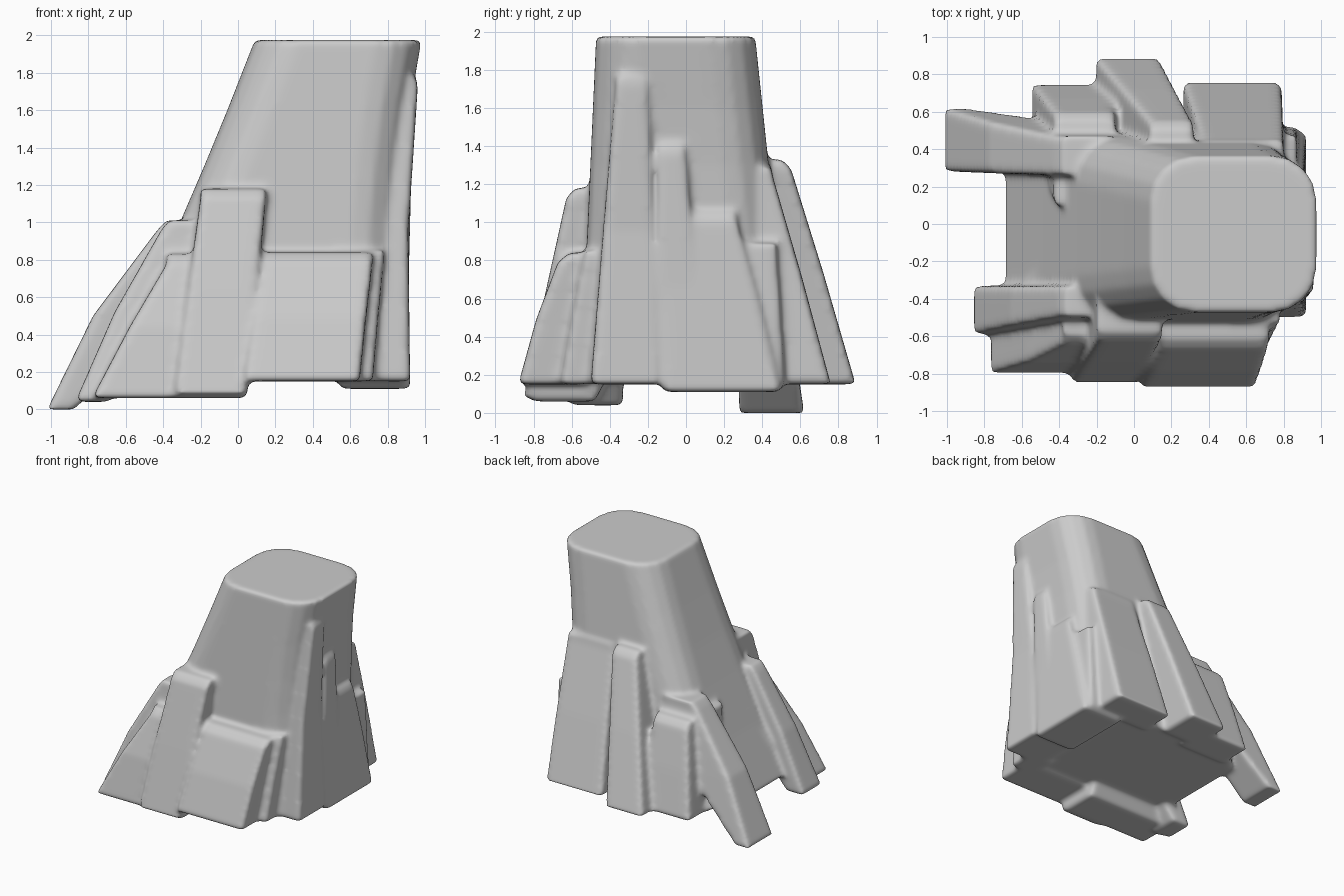
import bpy, bmesh
from math import sin, cos, pi

old = bpy.data.objects.get("Cube")
if old:
    bpy.data.objects.remove(old, do_unlink=True)

# single stone colour
grey = bpy.data.materials.new("stone_grey")
grey.use_nodes = True
colour = (0.6, 0.6, 0.6, 1)
grey.diffuse_color = colour
grey.node_tree.nodes["Principled BSDF"].inputs["Base Color"].default_value = colour

bm = bmesh.new()


def wall(side, z):
    """Position of the leaning trunk's surface on one side at height z."""
    if side == "left":
        return z / 2 - .03 * z * z - .78
    if side == "right":
        return .87 - .09 * z + .074 * z * z
    if side == "front":
        return .045 * z - .56
    return .57 - .105 * z


def ring(z, x_low, x_high, y_low, y_high, radius):
    """One horizontal section: a rectangle with rounded corners."""
    corners = ((x_high, y_high, 1, 1), (x_low, y_high, -1, 1),
               (x_low, y_low, -1, -1), (x_high, y_low, 1, -1))
    angles = [pi / 8 * i for i in range(5)]
    arc = [(1 - cos(t), 1 - sin(t)) for t in angles]
    verts = []
    for x, y, sx, sy in corners:
        for a, b in arc[::sx * sy]:
            verts.append(bm.verts.new((x - sx * radius * a, y - sy * radius * b, z)))
    return verts


def loft(sections, radius):
    """Closed block running through horizontal sections."""
    rings = [ring(*section, radius) for section in sections]
    faces = [bm.faces.new(rings[0][::-1]), bm.faces.new(rings[-1])]
    for low, high in zip(rings, rings[1:]):
        for i in range(len(low)):
            faces.append(bm.faces.new((low[i - 1], low[i], high[i], high[i - 1])))
    bmesh.ops.recalc_face_normals(bm, faces=faces)


def root(side, foot, top, reach, height, floor=.15, ledge=.12, bulge=0, heel=.6):
    """Tapering buttress: foot and top are its spans along the trunk wall."""
    sign = 1 if side in ("right", "back") else -1

    def section(z, span, outer, inner):
        depth = sorted((outer, inner))
        if side in ("left", "right"):
            return (z, *depth, *span)
        return (z, *span, *depth)

    outer_top = wall(side, height) + sign * ledge
    middle_span = [(a + b) / 2 for a, b in zip(foot, top)]
    middle_outer = sign * ((reach + abs(outer_top)) / 2 + bulge)
    # the crown slopes back into the trunk
    loft([section(floor, foot, sign * reach, sign * reach * heel),
          section((floor + height) / 2, middle_span, middle_outer, sign * reach * .35),
          section(height - .04, top, outer_top, sign * .1),
          section(height + .01, top, outer_top - sign * ledge * .4, sign * .1)], .025)


# leaning trunk with a softened rim
heights = [.17, .6, 1, 1.3, 1.6, 1.975]
loft([(z, wall("left", z), wall("right", z), wall("front", z), wall("back", z))
      for z in heights], .24)

# long roots reaching out to the left
root("left", foot=(.28, .62), top=(.26, .47), reach=1.02, height=1, floor=0, bulge=.05, heel=.86)
root("left", foot=(-.59, -.33), top=(-.5, -.33), reach=.87, height=1, floor=.04, ledge=.1,
     bulge=.02, heel=.8)

# broad slabs across the front
root("front", foot=(-.78, .04), top=(-.38, .1), reach=.8, height=.82, floor=.06, bulge=.02)
root("front", foot=(-.34, .05), top=(-.2, .15), reach=.85, height=1.17, floor=.08)
root("front", foot=(.03, .65), top=(.14, .72), reach=.88, height=.83, ledge=.15, bulge=.01)
root("front", foot=(.5, .72), top=(.5, .78), reach=.66, height=.84, ledge=.02)

# stepped roots along the back
root("back", foot=(-.55, -.1), top=(-.43, -.1), reach=.75, height=.88)
root("back", foot=(-.21, .14), top=(.08, .32), reach=.89, height=1.32)
root("back", foot=(.26, .79), top=(.36, .8), reach=.76, height=1.28, ledge=.02)
root("back", foot=(.6, .88), top=(.6, .87), reach=.52, height=.88, ledge=0)

# ridges up the right face
root("right", foot=(-.5, -.13), top=(-.37, -.2), reach=.92, height=1.76, ledge=.02, bulge=-.03)
root("right", foot=(-.12, .5), top=(-.13, .27), reach=.92, height=1.04, floor=.11, ledge=.05)
root("right", foot=(-.15, .1), top=(-.15, 0), reach=.9, height=1.4, ledge=.04)

mesh = bpy.data.meshes.new("rock_stump")
bm.to_mesh(mesh)
bm.free()
stump = bpy.data.objects.new("rock_stump", mesh)
bpy.context.collection.objects.link(stump)
mesh.materials.append(grey)

# fuse the blocks and soften the joints
fuse = stump.modifiers.new("fuse", 'REMESH')
fuse.mode = 'VOXEL'
fuse.voxel_size = .018
fuse.use_smooth_shade = True
soften = stump.modifiers.new("soften", 'SMOOTH')
soften.factor = .5
soften.iterations = 9
